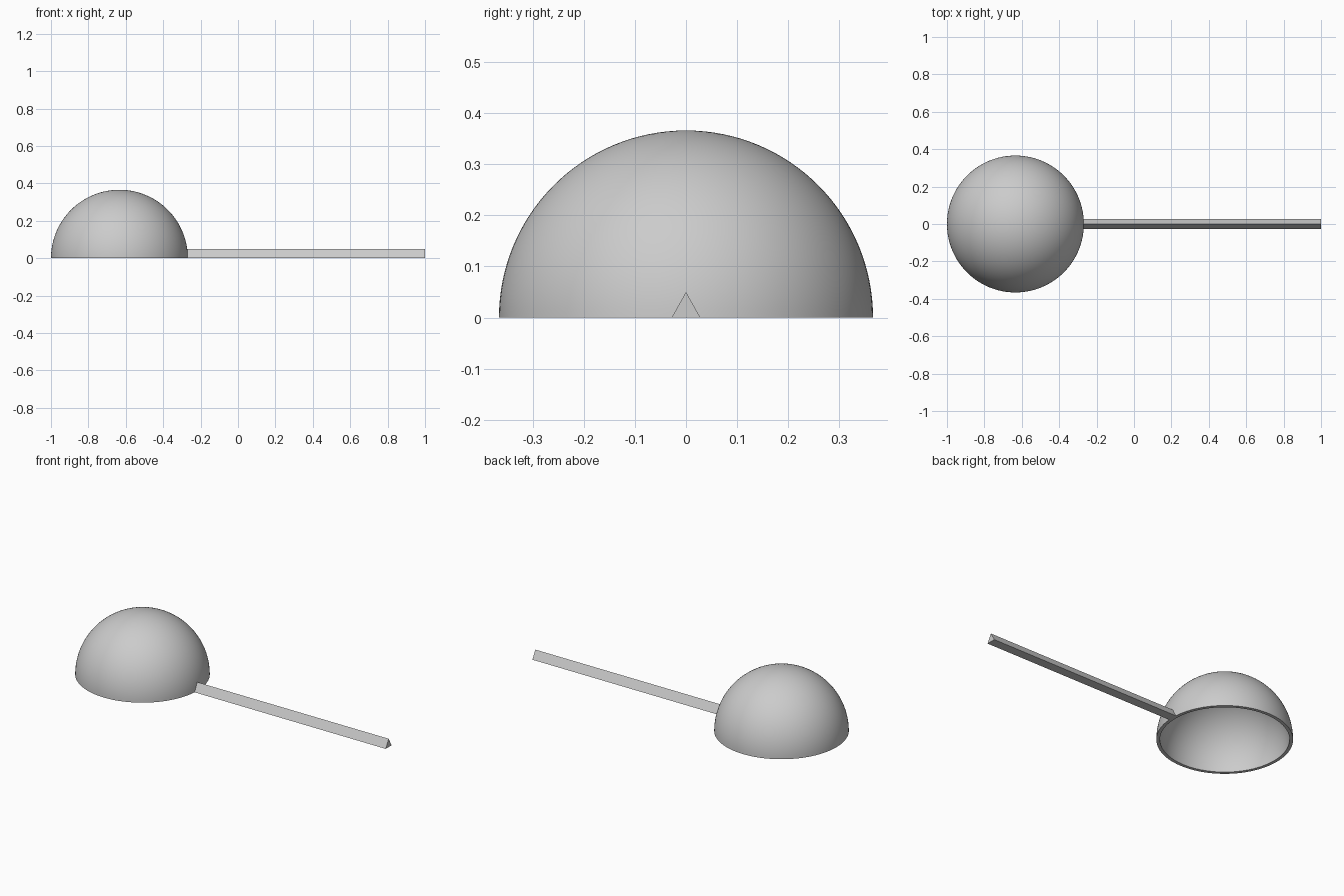
import bpy, bmesh, math
from mathutils import Matrix, Vector

if "Cube" in bpy.data.objects:
    bpy.data.objects.remove(bpy.data.objects["Cube"])

R_OUT, R_IN = 0.366, 0.347      # bowl radii
CX = -0.634                     # bowl centre
ROD_START, ROD_END = -0.28, 1.0
ROD_HALF, ROD_H = 0.028, 0.05

grey = bpy.data.materials.new("light grey")
grey.diffuse_color = (0.6, 0.6, 0.6, 1)
grey.use_nodes = True
grey.node_tree.nodes["Principled BSDF"].inputs["Base Color"].default_value = grey.diffuse_color


def add_object(name, bm):
    bmesh.ops.recalc_face_normals(bm, faces=bm.faces[:])
    mesh = bpy.data.meshes.new(name)
    bm.to_mesh(mesh)
    bm.free()
    mesh.materials.append(grey)
    obj = bpy.data.objects.new(name, mesh)
    bpy.context.collection.objects.link(obj)
    return obj


# Hollow bowl, open side down: closed wall profile spun around z
bm = bmesh.new()
steps = 32
angles = [math.pi / 2 * i / steps for i in range(steps + 1)]
profile = [(R_OUT * math.cos(a), R_OUT * math.sin(a)) for a in angles]
profile += [(R_IN * math.cos(a), R_IN * math.sin(a)) for a in reversed(angles)]
verts = [bm.verts.new((x, 0, z)) for x, z in profile]
edges = [bm.edges.new((verts[i], verts[(i + 1) % len(verts)]))
         for i in range(len(verts)) if i != steps]
bmesh.ops.spin(bm, geom=verts + edges, cent=(0, 0, 0), axis=(0, 0, 1),
               angle=2 * math.pi, steps=128, use_merge=True)
bmesh.ops.remove_doubles(bm, verts=bm.verts[:], dist=1e-5)
bmesh.ops.transform(bm, matrix=Matrix.Translation((CX, 0, 0)), verts=bm.verts[:])
bowl = add_object("bowl", bm)
bpy.context.view_layer.objects.active = bowl
bowl.select_set(True)
bpy.ops.object.shade_smooth_by_angle(angle=math.radians(30))

# Triangular handle rod
bm = bmesh.new()
section = [(-ROD_HALF, 0), (ROD_HALF, 0), (0, ROD_H)]
end = bm.faces.new([bm.verts.new((ROD_START, y, z)) for y, z in section])
extruded = bmesh.ops.extrude_face_region(bm, geom=[end], use_keep_orig=True)
moved = [g for g in extruded["geom"] if isinstance(g, bmesh.types.BMVert)]
bmesh.ops.translate(bm, vec=Vector((ROD_END - ROD_START, 0, 0)), verts=moved)
add_object("handle", bm)
